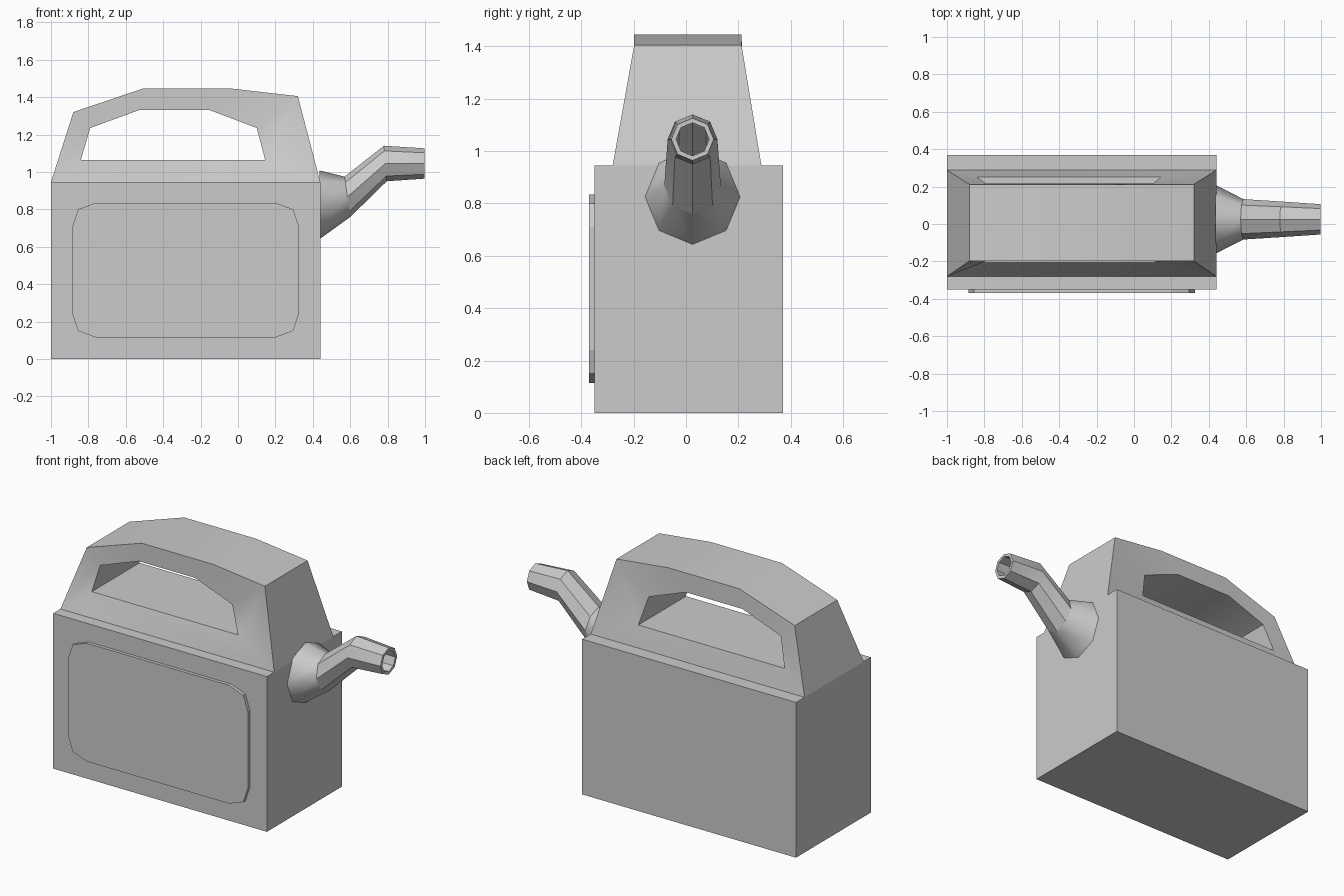
import bpy, bmesh, math
from mathutils import Vector

cube = bpy.data.objects.get("Cube")
if cube:
    bpy.data.objects.remove(cube, do_unlink=True)

grey = bpy.data.materials.new("light grey")
grey.use_nodes = True
colour = (0.6, 0.6, 0.6, 1)
grey.diffuse_color = colour
bsdf = next(n for n in grey.node_tree.nodes if n.type == 'BSDF_PRINCIPLED')
bsdf.inputs["Base Color"].default_value = colour


def finish(name, bm, smooth=None):
    """Turn a bmesh into a named object with shading."""
    bmesh.ops.recalc_face_normals(bm, faces=bm.faces)
    mesh = bpy.data.meshes.new(name)
    bm.to_mesh(mesh)
    bm.free()
    mesh.materials.append(grey)
    obj = bpy.data.objects.new(name, mesh)
    bpy.context.collection.objects.link(obj)
    if smooth:
        bpy.ops.object.select_all(action='DESELECT')
        obj.select_set(True)
        bpy.context.view_layer.objects.active = obj
        bpy.ops.object.shade_smooth_by_angle(angle=math.radians(smooth))
    return obj


def bridge(bm, a, b, skip=()):
    """Join two closed loops of equal length with quads."""
    n = len(a)
    for i in range(n):
        if i not in skip:
            j = (i + 1) % n
            bm.faces.new((a[i], a[j], b[j], b[i]))


def prism(name, points, y0, y1):
    """Extrude an x-z outline along y."""
    bm = bmesh.new()
    front, back = [[bm.verts.new((x, y, z)) for x, z in points] for y in (y0, y1)]
    bm.faces.new(front)
    bm.faces.new(back)
    bridge(bm, front, back)
    return finish(name, bm)


# Tank
prism("tank_body", [(-1, 0), (0.44, 0), (0.44, 0.945), (-1, 0.945)], -0.35, 0.37)

# Raised front panel with two-step clipped corners
cx, cz, hx, hz = -0.28, 0.475, 0.605, 0.36
corner = [(hx, hz - 0.125), (hx - 0.03, hz - 0.035), (hx - 0.125, hz)]
outline = []
for sx, sz in ((1, 1), (-1, 1), (-1, -1), (1, -1)):
    step = corner if sx * sz > 0 else corner[::-1]
    outline += [(cx + sx * x, cz + sz * z) for x, z in step]
prism("front_panel", outline, -0.37, -0.348)

# Tapered handle: outer arch and grip opening, bridged on both sides
arch = [(-1, 0.945), (-0.88, 1.32), (-0.51, 1.445),
        (-0.03, 1.445), (0.32, 1.405), (0.44, 0.945)]
grip = [(-0.84, 1.065), (-0.79, 1.235), (-0.53, 1.33),
        (-0.15, 1.33), (0.10, 1.235), (0.145, 1.065)]
bm = bmesh.new()


def loop(points, y_base, y_top):
    return [bm.verts.new((x, y_base if i in (0, 5) else y_top, z))
            for i, (x, z) in enumerate(points)]


arch_front, arch_back = loop(arch, -0.28, -0.198), loop(arch, 0.288, 0.212)
grip_front, grip_back = loop(grip, -0.207, -0.198), loop(grip, 0.252, 0.216)
bridge(bm, arch_front, grip_front)
bridge(bm, arch_back, grip_back)
bridge(bm, arch_front, arch_back, skip=(5,))
bridge(bm, grip_front, grip_back)
finish("handle", bm, 40)


def ring(bm, x, z, r, lean=0.0):
    """Eight-sided ring facing x, leaning towards +x at its bottom."""
    verts = []
    for i in range(8):
        a = i * math.tau / 8
        up = r * math.cos(a)
        verts.append(bm.verts.new(Vector((x - lean * up, 0.025 + r * math.sin(a), z + up))))
    return verts


# Spout collar
bm = bmesh.new()
bridge(bm, ring(bm, 0.435, 0.824, 0.184), ring(bm, 0.585, 0.867, 0.108, 0.14))
finish("spout_collar", bm, 60)

# Hollow bent spout: outside, lip, then inside down to a closed end
bm = bmesh.new()
rings = [ring(bm, 0.585, 0.867, 0.108, 0.14), ring(bm, 0.788, 1.045, 0.095, 0.08),
         ring(bm, 0.998, 1.045, 0.081), ring(bm, 0.998, 1.045, 0.063),
         ring(bm, 0.788, 1.045, 0.07, 0.08), ring(bm, 0.6, 0.88, 0.08, 0.14)]
for a, b in zip(rings, rings[1:]):
    bridge(bm, a, b)
bm.faces.new(rings[-1])
finish("spout", bm, 25)
